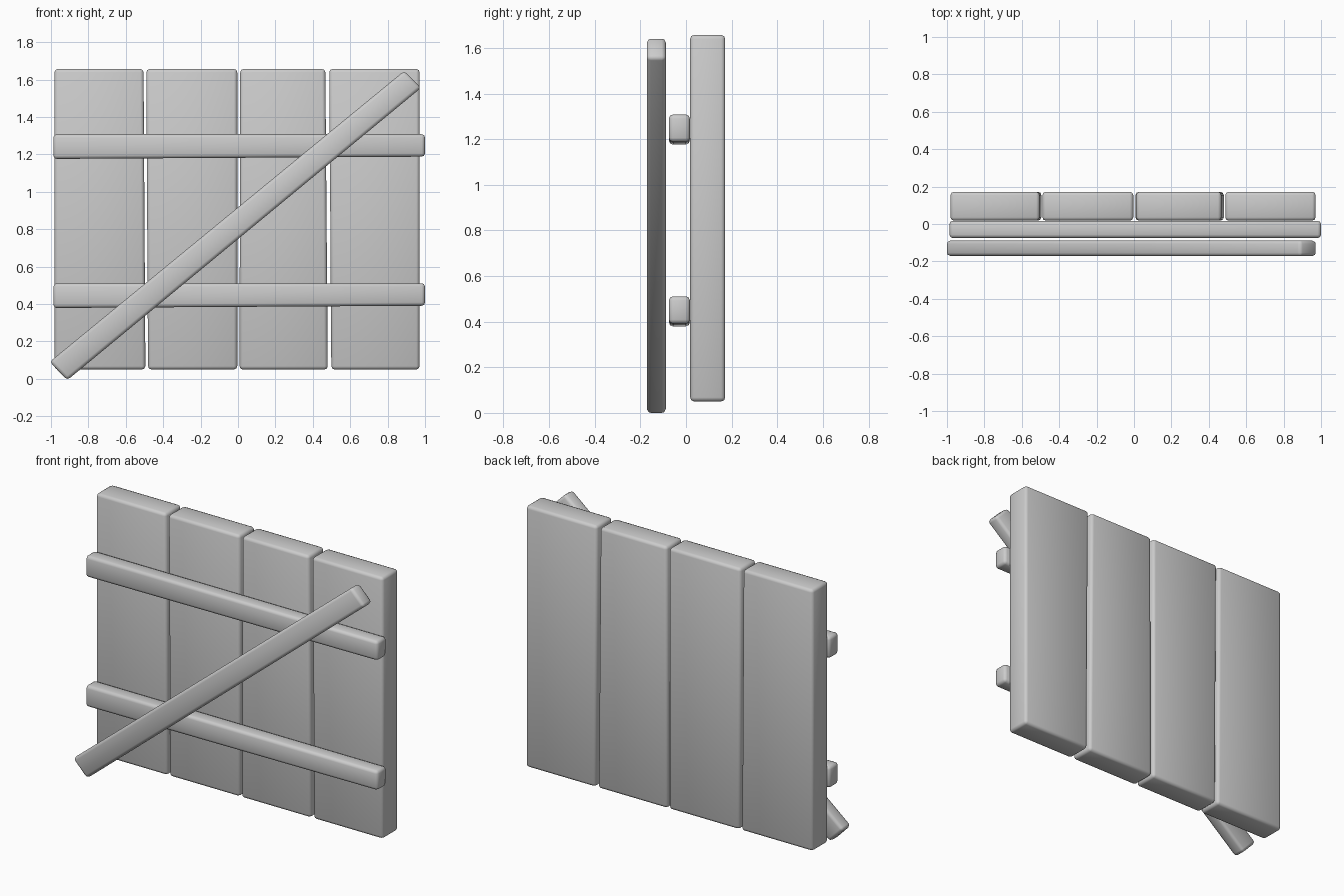
import bpy
import bmesh
import math

if "Cube" in bpy.data.objects:
    bpy.data.objects.remove(bpy.data.objects["Cube"])


def board(name, corners, y0, y1, bevel=0.018):
    """Extrude a four-cornered front outline (x, z) from y0 to y1 and round its edges."""
    bm = bmesh.new()
    front = bm.faces.new([bm.verts.new((x, y0, z)) for x, z in corners])
    ext = bmesh.ops.extrude_face_region(bm, geom=[front])
    moved = [v for v in ext["geom"] if isinstance(v, bmesh.types.BMVert)]
    bmesh.ops.translate(bm, verts=moved, vec=(0, y1 - y0, 0))
    bmesh.ops.recalc_face_normals(bm, faces=bm.faces[:])
    bmesh.ops.bevel(bm, geom=bm.edges[:], offset=bevel, segments=2,
                    profile=0.5, affect='EDGES')
    mesh = bpy.data.meshes.new(name)
    bm.to_mesh(mesh)
    bm.free()
    obj = bpy.data.objects.new(name, mesh)
    bpy.context.collection.objects.link(obj)
    bpy.context.view_layer.objects.active = obj
    obj.select_set(True)
    bpy.ops.object.shade_smooth_by_angle(angle=math.radians(50))
    obj.select_set(False)
    return obj


# Upright planks: left/right x at the bottom, then left/right x at the top
planks = [
    (-0.981, -0.495, -0.981, -0.505),
    (-0.481, -0.004, -0.490, -0.004),
    (0.008, 0.480, 0.012, 0.467),
    (0.499, 0.971, 0.488, 0.971),
]
for i, (bl, br, tl, tr) in enumerate(planks, 1):
    board(f"plank_{i}", [(bl, 0.05), (br, 0.05), (tr, 1.657), (tl, 1.657)],
          0.018, 0.172)

# Horizontal rails, slightly thinner towards the right end
for name, top in (("lower_rail", 0.511), ("upper_rail", 1.308)):
    board(name, [(-0.987, top - 0.132), (1.0, top - 0.12), (1.0, top), (-0.987, top)],
          -0.075, 0.017)

# Diagonal brace across the front
board("diagonal_brace",
      [(-0.913, -0.007), (0.979, 1.556), (0.889, 1.647), (-1.007, 0.091)],
      -0.172, -0.088)
